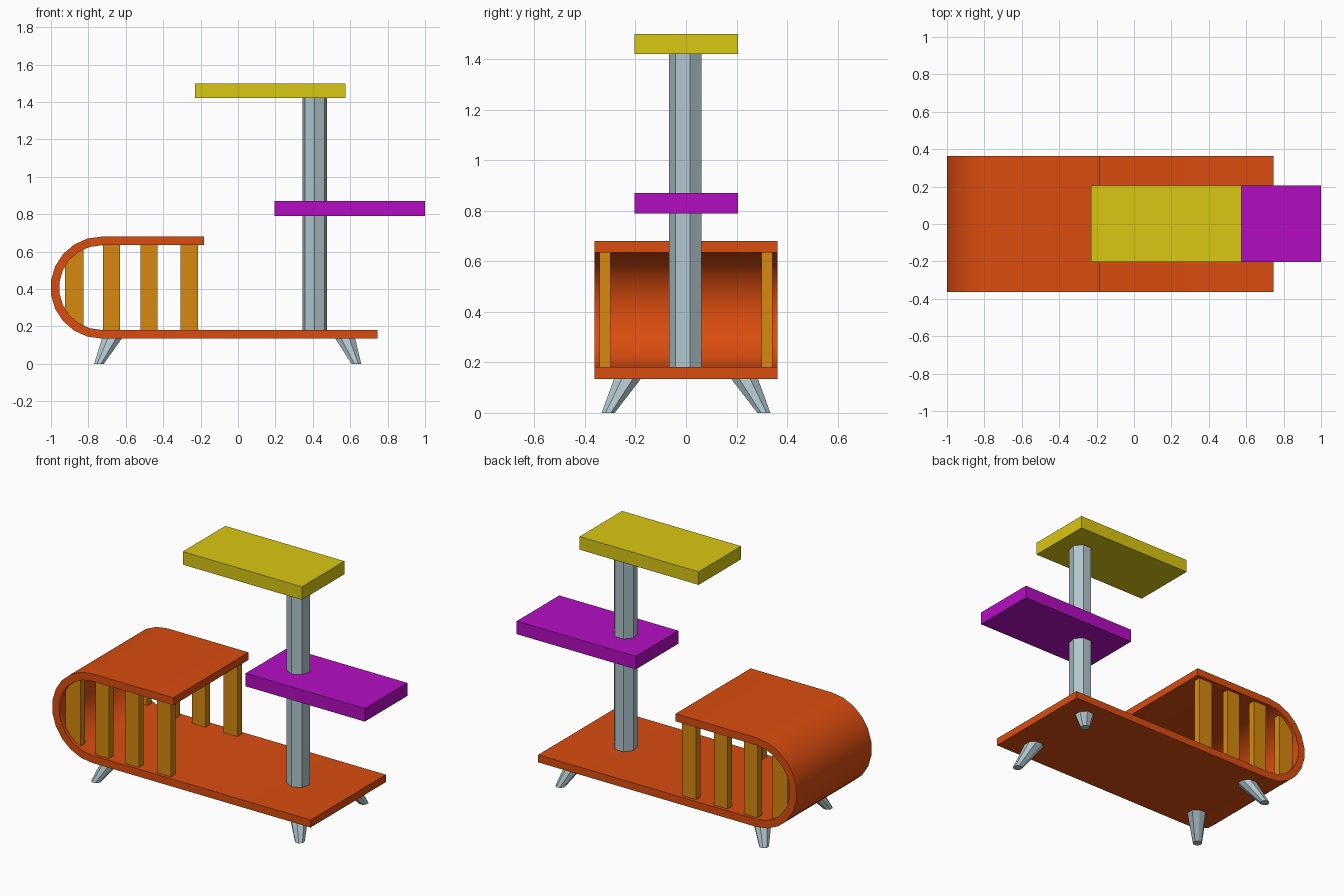
import bpy, bmesh, math
from mathutils import Vector

if "Cube" in bpy.data.objects:
    bpy.data.objects.remove(bpy.data.objects["Cube"])


def material(name, rgb):
    m = bpy.data.materials.new(name)
    m.diffuse_color = (*rgb, 1)
    m.use_nodes = True
    m.node_tree.nodes["Principled BSDF"].inputs["Base Color"].default_value = m.diffuse_color
    return m


RED = material("orange red", (0.70, 0.073, 0.005))
AMBER = material("amber", (0.68, 0.25, 0.005))
YELLOW = material("yellow", (0.70, 0.57, 0.006))
PURPLE = material("purple", (0.46, 0.004, 0.54))
GREY = material("blue grey", (0.43, 0.56, 0.60))


def finish(name, bm, mat):
    bmesh.ops.recalc_face_normals(bm, faces=bm.faces)
    me = bpy.data.meshes.new(name)
    bm.to_mesh(me)
    bm.free()
    me.materials.append(mat)
    ob = bpy.data.objects.new(name, me)
    bpy.context.collection.objects.link(ob)
    return ob


def loft(name, lower, upper, mat):
    """Closed solid between two matching rings."""
    bm = bmesh.new()
    a = [bm.verts.new(p) for p in lower]
    b = [bm.verts.new(p) for p in upper]
    n = len(a)
    for i in range(n):
        j = (i + 1) % n
        bm.faces.new((a[i], a[j], b[j], b[i]))
    bm.faces.new(a)
    bm.faces.new(b)
    return finish(name, bm, mat)


def prism_y(name, profile, y0, y1, mat):
    return loft(name, [(x, y0, z) for x, z in profile],
                [(x, y1, z) for x, z in profile], mat)


def rect(x0, x1, z0, z1):
    return [(x0, z0), (x1, z0), (x1, z1), (x0, z1)]


def ring(c, r, n, start=-math.pi / 2):
    return [Vector(c) + Vector((r * math.cos(start + i * math.tau / n),
                                r * math.sin(start + i * math.tau / n), 0))
            for i in range(n)]


# Bent sheet: base, rounded end and roof of the den
CX, CZ, RO, RI, SEG = -0.73, 0.4075, 0.2725, 0.2265, 11


def bend(r):
    pts = []
    for i in range(SEG + 1):
        t = -math.pi / 2 - math.pi * i / SEG
        pts.append((CX + r * math.cos(t), CZ + r * math.sin(t)))
    return [(0.745, CZ - r)] + pts + [(-0.183, CZ + r)]


bm = bmesh.new()
rows = []
for y in (-0.363, 0.363):
    rows.append([[bm.verts.new((x, y, z)) for x, z in bend(r)] for r in (RO, RI)])
(fo, fi), (bo, bi) = rows
for k in range(len(fo) - 1):
    for p, q in ((fo, fi), (bo, bi), (fo, bo), (fi, bi)):
        bm.faces.new((p[k], p[k + 1], q[k + 1], q[k]))
for k in (0, -1):
    bm.faces.new((fo[k], fi[k], bi[k], bo[k]))
shell = finish("bent_den_shell", bm, RED)
bpy.context.view_layer.objects.active = shell
shell.select_set(True)
bpy.ops.object.shade_smooth_by_angle(angle=math.radians(35))
shell.select_set(False)

# Side bars on both sides of the den; the first follows the bend
for side, s in (("front", -1), ("back", 1)):
    for i, (x0, x1) in enumerate(((-0.722, -0.631), (-0.521, -0.43), (-0.308, -0.213))):
        prism_y(f"{side}_bar_{i + 2}", rect(x0, x1, 0.175, 0.64), s * 0.299, s * 0.343, AMBER)
    prism_y(f"{side}_bar_1", [(-0.925, CZ - 0.13), (-0.825, CZ - 0.22),
                              (-0.825, CZ + 0.22), (-0.925, CZ + 0.13)],
            s * 0.299, s * 0.343, AMBER)

# Post and the two perches
loft("post", ring((0.41, 0, 0.17), 0.067, 7), ring((0.41, 0, 1.43), 0.067, 7), GREY)
prism_y("middle_perch", rect(0.195, 1.0, 0.79, 0.87), -0.204, 0.206, PURPLE)
prism_y("top_perch", rect(-0.23, 0.575, 1.42, 1.50), -0.204, 0.206, YELLOW)

# Splayed tapered legs
for end, xb, xt in (("left", -0.743, -0.673), ("right", 0.633, 0.572)):
    for side, s in (("front", -1), ("back", 1)):
        loft(f"{side}_{end}_leg", ring((xb, s * 0.308, 0), 0.028, 8, math.pi / 8),
             ring((xt, s * 0.23, 0.138), 0.058, 8, math.pi / 8), GREY)
